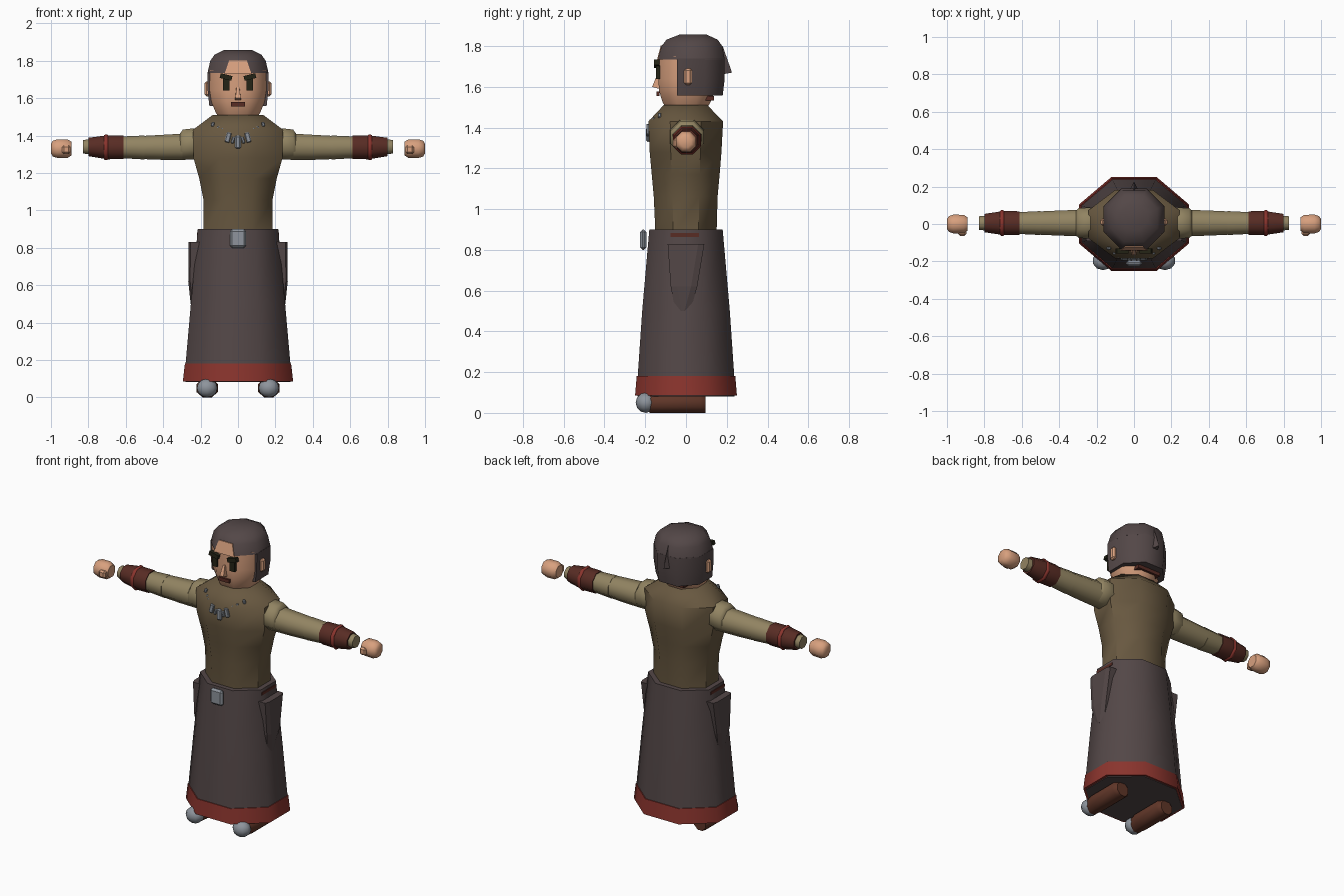
import bpy, bmesh, math
from mathutils import Vector

cube = bpy.data.objects.get("Cube")
if cube:
    bpy.data.objects.remove(cube, do_unlink=True)


def material(name, *rgb):
    lin = [((c / 255 + 0.055) / 1.055) ** 2.4 for c in rgb] + [1.0]
    m = bpy.data.materials.new(name)
    m.use_nodes = True
    m.diffuse_color = lin
    m.node_tree.nodes["Principled BSDF"].inputs["Base Color"].default_value = lin
    return m


SKIN = material("skin", 216, 160, 126)
DARK = material("charcoal cloth", 83, 71, 71)
TUNIC = material("olive brown cloth", 104, 88, 64)
SLEEVE = material("khaki cloth", 146, 132, 98)
RED = material("red trim", 138, 52, 45)
LEATHER = material("dark leather", 88, 44, 36)
BOOT = material("boot leather", 96, 54, 40)
SILVER = material("silver", 142, 148, 156)
BLACK = material("dark eye", 36, 36, 22)


def finish(name, bm, mat, smooth=50):
    bmesh.ops.recalc_face_normals(bm, faces=bm.faces[:])
    mesh = bpy.data.meshes.new(name)
    bm.to_mesh(mesh)
    bm.free()
    mesh.materials.append(mat)
    obj = bpy.data.objects.new(name, mesh)
    bpy.context.collection.objects.link(obj)
    if smooth:
        bpy.ops.object.select_all(action="DESELECT")
        obj.select_set(True)
        bpy.context.view_layer.objects.active = obj
        bpy.ops.object.shade_smooth_by_angle(angle=math.radians(smooth))
    return obj


def skin_rings(name, rings, mat, smooth=50):
    """Join equal-sized loops of points and cap both ends."""
    bm = bmesh.new()
    loops = [[bm.verts.new(p) for p in r] for r in rings]
    n = len(loops[0])
    for a, b in zip(loops, loops[1:]):
        for i in range(n):
            j = (i + 1) % n
            bm.faces.new((a[i], a[j], b[j], b[i]))
    bm.faces.new(loops[0])
    bm.faces.new(loops[-1])
    return finish(name, bm, mat, smooth)


def octagon():
    for k in range(8):
        a = math.radians(22.5 + 45 * k)
        c = math.cos(math.radians(22.5))
        yield math.cos(a) / c, math.sin(a) / c


def upright(name, rows, mat, smooth=50, front=-9):
    """Octagonal stack; rows are (z, half width, y front, y back)."""
    rings = [[(u * hx, max(front, (y0 + y1) / 2 + v * (y1 - y0) / 2), z)
              for u, v in octagon()] for z, hx, y0, y1 in rows]
    return skin_rings(name, rings, mat, smooth)


def limb(name, s, rows, mat, y=0.005):
    """Octagonal tube along x; rows are (x, centre z, radius)."""
    rings = [[(s * x, y + u * r, z + v * r) for u, v in octagon()]
             for x, z, r in rows]
    return skin_rings(name, rings, mat)


def box(name, centre, size, mat, roll=0, bevel=0):
    bm = bmesh.new()
    bmesh.ops.create_cube(bm, size=1)
    ca, sa = math.cos(roll), math.sin(roll)
    for v in bm.verts:
        x, y, z = (a * b for a, b in zip(v.co, size))
        v.co = Vector((x * ca - z * sa, y, x * sa + z * ca)) + Vector(centre)
    if bevel:
        bmesh.ops.bevel(bm, geom=bm.edges[:], offset=bevel, segments=1, affect="EDGES")
    return finish(name, bm, mat, 0)


def ball(name, centre, size, mat, seg=10, rings=6):
    bm = bmesh.new()
    bmesh.ops.create_uvsphere(bm, u_segments=seg, v_segments=rings, radius=0.5)
    for v in bm.verts:
        v.co = Vector(a * b for a, b in zip(v.co, size)) + Vector(centre)
    return finish(name, bm, mat)


# Robe
upright("skirt", [(0.09, 0.288, -0.243, 0.243), (0.5, 0.252, -0.215, 0.215),
                  (0.9, 0.215, -0.18, 0.18)], DARK)
upright("hem", [(0.085, 0.295, -0.25, 0.25), (0.18, 0.284, -0.242, 0.242)], RED)
upright("hem_underside", [(0.081, 0.28, -0.238, 0.238), (0.086, 0.28, -0.238, 0.238)], DARK)
upright("tunic", [(0.88, 0.185, -0.15, 0.15), (1.06, 0.185, -0.158, 0.155),
                  (1.17, 0.207, -0.168, 0.165), (1.28, 0.238, -0.178, 0.174),
                  (1.43, 0.242, -0.185, 0.182), (1.51, 0.135, -0.11, 0.105)], TUNIC)

# Head
upright("head", [(1.49, 0.1, -0.095, 0.1), (1.525, 0.12, -0.115, 0.12),
                 (1.58, 0.142, -0.132, 0.14), (1.64, 0.152, -0.136, 0.15),
                 (1.75, 0.15, -0.134, 0.15)], SKIN)
upright("hair_back", [(1.557, 0.153, -0.14, 0.18), (1.64, 0.162, -0.14, 0.19),
                      (1.74, 0.163, -0.14, 0.19)], DARK, front=-0.045)
upright("hair_top", [(1.735, 0.163, -0.138, 0.19), (1.8, 0.148, -0.12, 0.178),
                     (1.832, 0.125, -0.095, 0.155), (1.857, 0.075, -0.03, 0.1)], DARK)
skin_rings("forehead", [[(x, y + d, z) for x, y, z in
                         ((-0.072, -0.139, 1.73), (0.072, -0.139, 1.73),
                          (0.047, -0.12, 1.802), (-0.047, -0.12, 1.802))]
                        for d in (-0.004, 0.004)], SKIN, 0)
skin_rings("hair_tuft", [[(x * w, y, z) for x, y, z in
                          ((-1, 0.17, 1.66), (1, 0.17, 1.66), (0, t, 1.67))]
                         if w > 0.01 else
                         [(-0.004, 0.165, 1.8), (0.004, 0.165, 1.8), (0, 0.18, 1.8)]
                         for w, t in ((0.028, 0.226), (0.0, 0))], DARK, 0)
box("hair_tie", (0, 0.105, 1.545), (0.16, 0.065, 0.022), LEATHER)
skin_rings("nose", [[(-0.016, -0.13, 1.59), (0.016, -0.13, 1.59),
                     (0.014, -0.166, 1.6), (-0.014, -0.166, 1.6)],
                    [(-0.009, -0.13, 1.66), (0.009, -0.13, 1.66),
                     (0.007, -0.142, 1.66), (-0.007, -0.142, 1.66)]], SKIN, 0)
box("mouth", (0, -0.137, 1.567), (0.075, 0.014, 0.022), LEATHER)

# Buckle
box("buckle", (0, -0.21, 0.85), (0.086, 0.03, 0.1), SILVER, bevel=0.012)

# Necklace charms, from the middle outwards
box("middle_charm", (0, -0.187, 1.365), (0.032, 0.018, 0.07), SILVER, bevel=0.007)

for s, side in ((1, "left"), (-1, "right")):
    for i, (x, y, z, w, h) in enumerate(((0.027, -0.187, 1.375, 0.016, 0.035),
                                         (0.053, -0.187, 1.39, 0.026, 0.055),
                                         (0.085, -0.172, 1.425, 0.018, 0.03),
                                         (0.105, -0.156, 1.438, 0.016, 0.024),
                                         (0.135, -0.13, 1.46, 0.018, 0.024))):
        box(f"{side}_charm_{i + 1}", (s * x, y, z), (w, 0.016, h), SILVER,
            roll=s * 0.25, bevel=0.004)

    # Face
    box(f"{side}_eye", (s * 0.062, -0.138, 1.672), (0.034, 0.02, 0.065), BLACK)
    box(f"{side}_brow", (s * 0.064, -0.144, 1.713), (0.064, 0.026, 0.026), BLACK, roll=s * 0.25)
    box(f"{side}_ear", (s * 0.163, 0.01, 1.65), (0.03, 0.04, 0.08), SKIN, bevel=0.01)

    # Arm
    limb(f"{side}_shoulder", s, [(0.18, 1.355, 0.07), (0.24, 1.355, 0.083),
                                 (0.295, 1.352, 0.08), (0.312, 1.342, 0.066)], SLEEVE)
    limb(f"{side}_upper_sleeve", s, [(0.28, 1.34, 0.071), (0.4, 1.337, 0.067),
                                     (0.508, 1.336, 0.062)], SLEEVE)
    limb(f"{side}_lower_sleeve", s, [(0.5, 1.336, 0.064), (0.62, 1.337, 0.058),
                                     (0.83, 1.34, 0.036)], SLEEVE)
    limb(f"{side}_cuff", s, [(0.612, 1.337, 0.063), (0.7, 1.337, 0.064),
                             (0.8, 1.339, 0.049)], LEATHER)
    limb(f"{side}_cuff_band", s, [(0.694, 1.337, 0.064), (0.7, 1.337, 0.069),
                                  (0.71, 1.337, 0.069), (0.716, 1.337, 0.064)], RED)
    limb(f"{side}_hand", s, [(0.89, 1.33, 0.036), (0.91, 1.33, 0.049),
                             (0.965, 1.33, 0.05), (0.99, 1.33, 0.042),
                             (1.0, 1.33, 0.026)], SKIN, y=0)
    box(f"{side}_thumb", (s * 0.918, -0.045, 1.325), (0.045, 0.036, 0.048), SKIN, bevel=0.01)

    # Hanging pouch with its slot above
    pouch = [(0.83, 0.264, -0.09, 0.09), (0.62, 0.266, -0.075, 0.055),
             (0.5, 0.253, -0.052, 0.022)]
    skin_rings(f"{side}_pouch", [[(s * 0.19, a, z), (s * (x - 0.01), a, z),
                                  (s * x, a + 0.03, z), (s * x, b - 0.03, z),
                                  (s * (x - 0.01), b, z), (s * 0.19, b, z)]
                                 for z, x, a, b in pouch], DARK, 0)
    box(f"{side}_pocket_slot", (s * 0.216, -0.005, 0.873), (0.009, 0.14, 0.018), LEATHER)

    # Boot with metal toe cap
    foot = [(-0.18, 0.04, 0.1), (-0.12, 0.058, 0.1), (0.07, 0.058, 0.1), (0.096, 0.04, 0.085)]
    skin_rings(f"{side}_boot", [[(s * 0.165 + u * w, y, h / 2 + v * h / 2)
                                 for u, v in octagon()] for y, w, h in foot], BOOT)
    ball(f"{side}_toe_cap", (s * 0.165, -0.197, 0.05), (0.115, 0.1, 0.1), SILVER)
